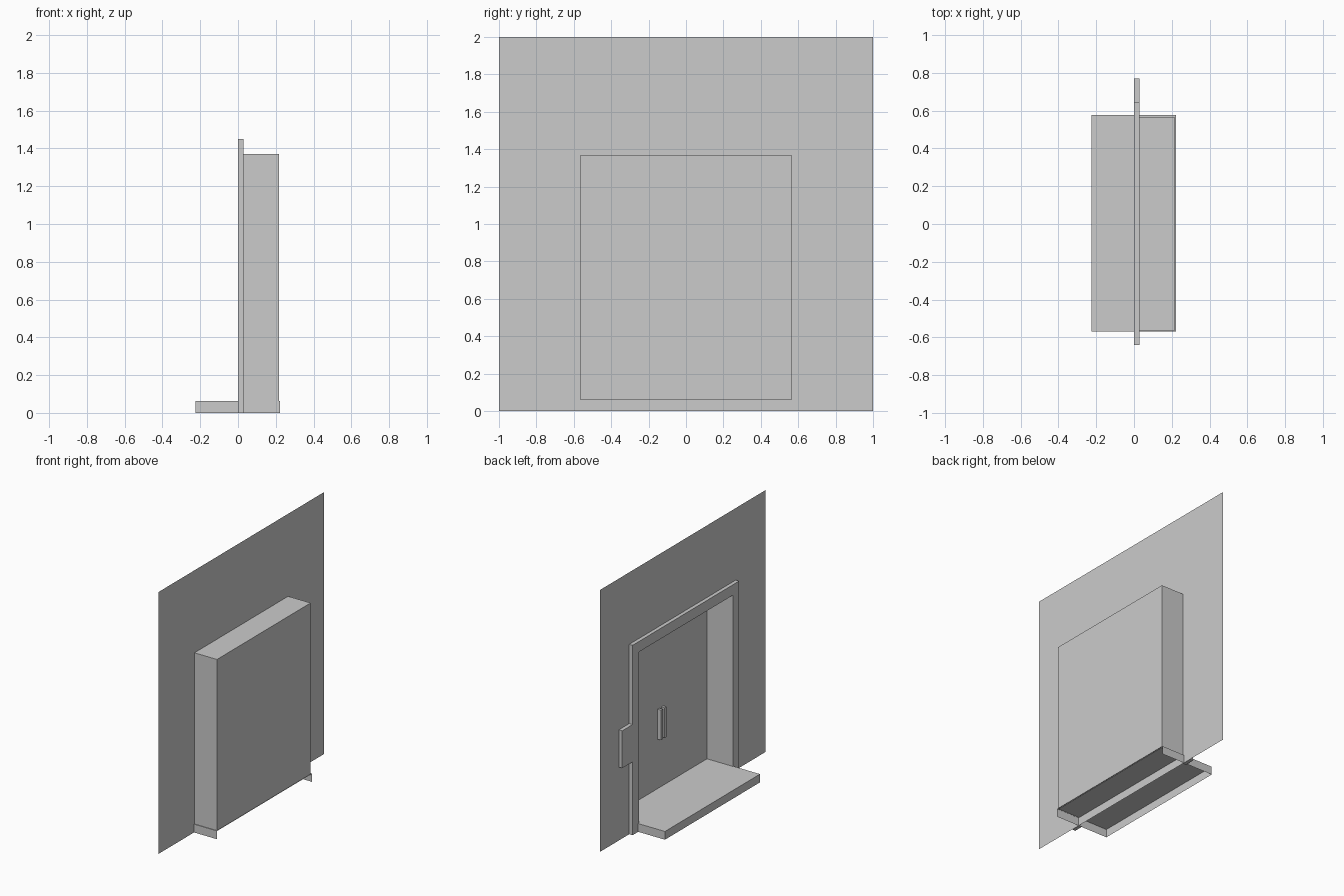
import bpy
import bmesh

cube = bpy.data.objects.get("Cube")
if cube:
    bpy.data.objects.remove(cube, do_unlink=True)

grey = bpy.data.materials.new("plain_grey")
grey.use_nodes = True
colour = (0.6, 0.6, 0.6, 1)
grey.diffuse_color = colour
grey.node_tree.nodes["Principled BSDF"].inputs["Base Color"].default_value = colour

WALL_X = 0.028      # plane of the wall
HALF = 0.565        # half width of the doorway
TOP = 1.37          # top of the doorway
STEP = 0.063        # height of the floor


def add_object(name, bm):
    mesh = bpy.data.meshes.new(name)
    bm.to_mesh(mesh)
    bm.free()
    mesh.materials.append(grey)
    obj = bpy.data.objects.new(name, mesh)
    bpy.context.collection.objects.link(obj)
    return obj


def profile(name, points, x, depth=0):
    """Flat outline in y, z at x, extruded along x when depth is given."""
    bm = bmesh.new()
    face = bm.faces.new([bm.verts.new((x, y, z)) for y, z in points])
    if depth:
        out = bmesh.ops.extrude_face_region(bm, geom=[face])["geom"]
        moved = [v for v in out if isinstance(v, bmesh.types.BMVert)]
        bmesh.ops.translate(bm, verts=moved, vec=(depth, 0, 0))
        bmesh.ops.recalc_face_normals(bm, faces=bm.faces)
    return add_object(name, bm)


def box(name, low, high, open_sides=()):
    """Box between two corners, leaving out the listed (axis, sign) sides."""
    bm = bmesh.new()
    bmesh.ops.create_cube(bm, size=1)
    drop = [f for f in bm.faces
            if any(f.normal[a] * s > 0.9 for a, s in open_sides)]
    bmesh.ops.delete(bm, geom=drop, context="FACES")
    for v in bm.verts:
        v.co = [low[i] if v.co[i] < 0 else high[i] for i in range(3)]
    return add_object(name, bm)


# Doorway outline shared by the wall and the frame
doorway = [(HALF, 0), (HALF, TOP), (-HALF, TOP), (-HALF, 0)]

# Thin wall with the doorway left open, and the strip under the floor
profile("wall", [(-1, 0), (-1, 2), (1, 2), (1, 0)] + doorway, WALL_X)
profile("wall_sill", [(-HALF, 0), (HALF, 0), (HALF, STEP), (-HALF, STEP)], WALL_X)

# Door frame with the control panel stepping out on one side
frame_outline = [(-0.64, 0), (-0.64, 1.45), (0.645, 1.45), (0.645, 0.845),
                 (0.77, 0.845), (0.77, 0.56), (0.645, 0.56), (0.645, 0)]
profile("door_frame", frame_outline + doorway, 0, WALL_X)

# Recess behind the wall, open toward the doorway and the floor
box("recess", (WALL_X, -HALF, 0.06), (0.218, HALF, TOP), [(0, -1), (2, -1)])

# Floor slab, hollow underneath and open at the rear
box("floor_slab", (-0.226, -0.57, 0), (0.223, 0.577, STEP), [(2, -1), (0, 1)])

# Pair of upright handles on the back panel
for side, y in (("left", 0.02), ("right", -0.025)):
    box("handle_" + side, (0.19, y - 0.011, 0.44), (0.217, y + 0.011, 0.67))
